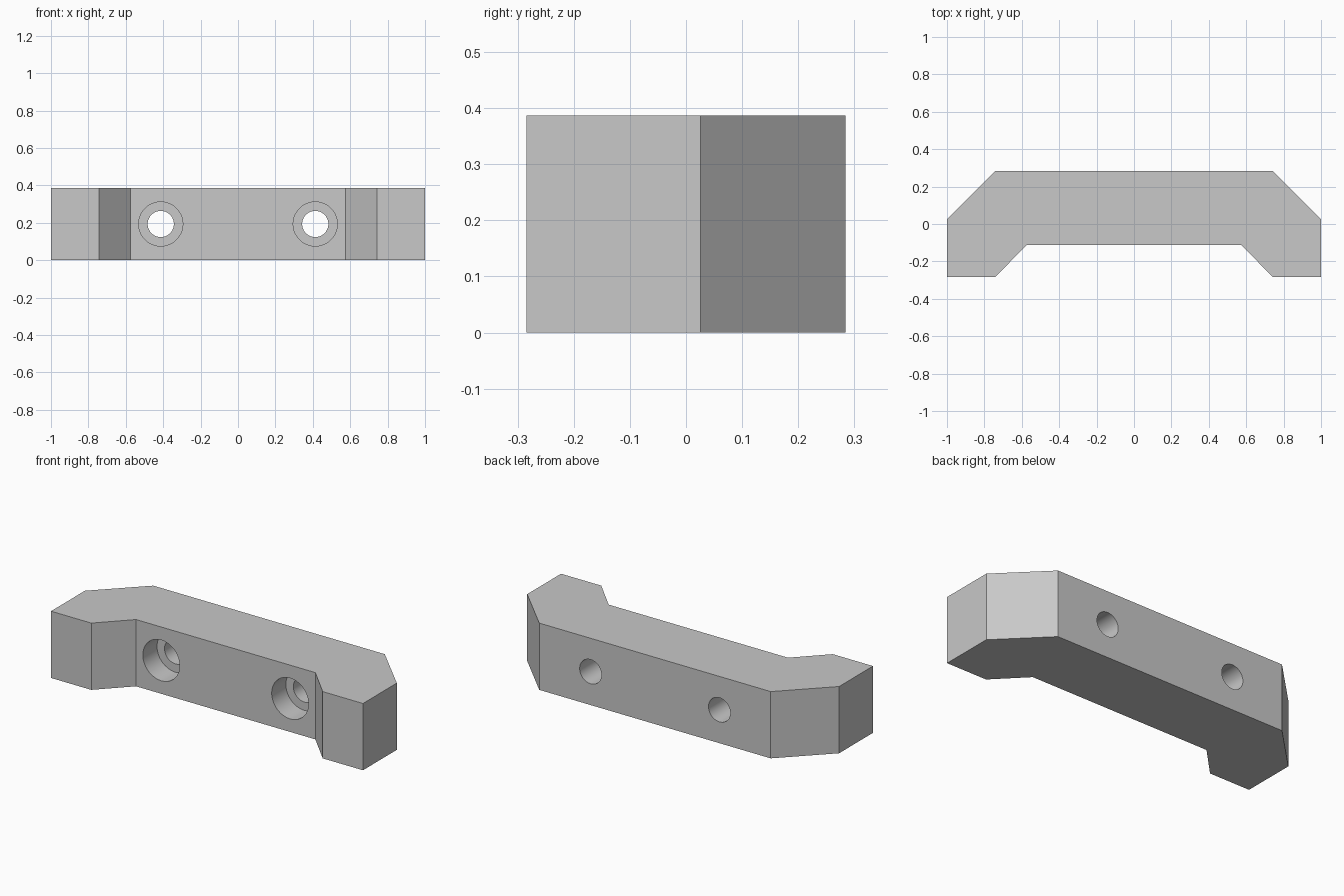
import bpy
import bmesh
from math import radians

HEIGHT = 0.387
FRONT, BACK = -0.284, 0.284
INNER = -0.113           # recessed front face
HOLE_X = 0.413
BORE_DEPTH = 0.13

cube = bpy.data.objects.get("Cube")
if cube:
    bpy.data.objects.remove(cube, do_unlink=True)

grey = bpy.data.materials.new("light_grey")
grey.use_nodes = True
colour = (0.58, 0.58, 0.58, 1)
grey.diffuse_color = colour
grey.node_tree.nodes["Principled BSDF"].inputs["Base Color"].default_value = colour

# Handle body: mirrored half outline, extruded upwards
half = [(0.575, INNER), (0.742, FRONT), (1, FRONT), (1, 0.026), (0.742, BACK)]
outline = half + [(-x, y) for x, y in reversed(half)]
bm = bmesh.new()
base = bm.faces.new([bm.verts.new((x, y, 0)) for x, y in outline])
top = bmesh.ops.extrude_face_region(bm, geom=[base])
bmesh.ops.translate(bm, vec=(0, 0, HEIGHT),
                    verts=[v for v in top["geom"] if isinstance(v, bmesh.types.BMVert)])
bmesh.ops.recalc_face_normals(bm, faces=bm.faces)
mesh = bpy.data.meshes.new("handle_body")
bm.to_mesh(mesh)
bm.free()
body = bpy.data.objects.new("handle_body", mesh)
bpy.context.collection.objects.link(body)
mesh.materials.append(grey)


def drill(name, x, radius, y_start, y_end):
    """Cut a round hole along y through the body."""
    bpy.ops.mesh.primitive_cylinder_add(
        vertices=64, radius=radius, depth=y_end - y_start,
        location=(x, (y_start + y_end) / 2, HEIGHT / 2), rotation=(radians(90), 0, 0))
    cutter = bpy.context.object
    cutter.name = name
    cutter.hide_render = True
    cutter.data.materials.append(grey)
    cut = body.modifiers.new(name, 'BOOLEAN')
    cut.operation = 'DIFFERENCE'
    cut.solver = 'EXACT'
    cut.object = cutter
    bpy.ops.object.select_all(action='DESELECT')
    bpy.context.view_layer.objects.active = body
    body.select_set(True)
    bpy.ops.object.modifier_apply(modifier=cut.name)
    bpy.data.objects.remove(cutter, do_unlink=True)


# Counterbored screw holes
for side in (-1, 1):
    drill("screw_hole", side * HOLE_X, 0.07, FRONT, BACK + 0.1)
    drill("counterbore", side * HOLE_X, 0.118, FRONT, INNER + BORE_DEPTH)

bpy.ops.object.shade_smooth_by_angle(angle=radians(30))
